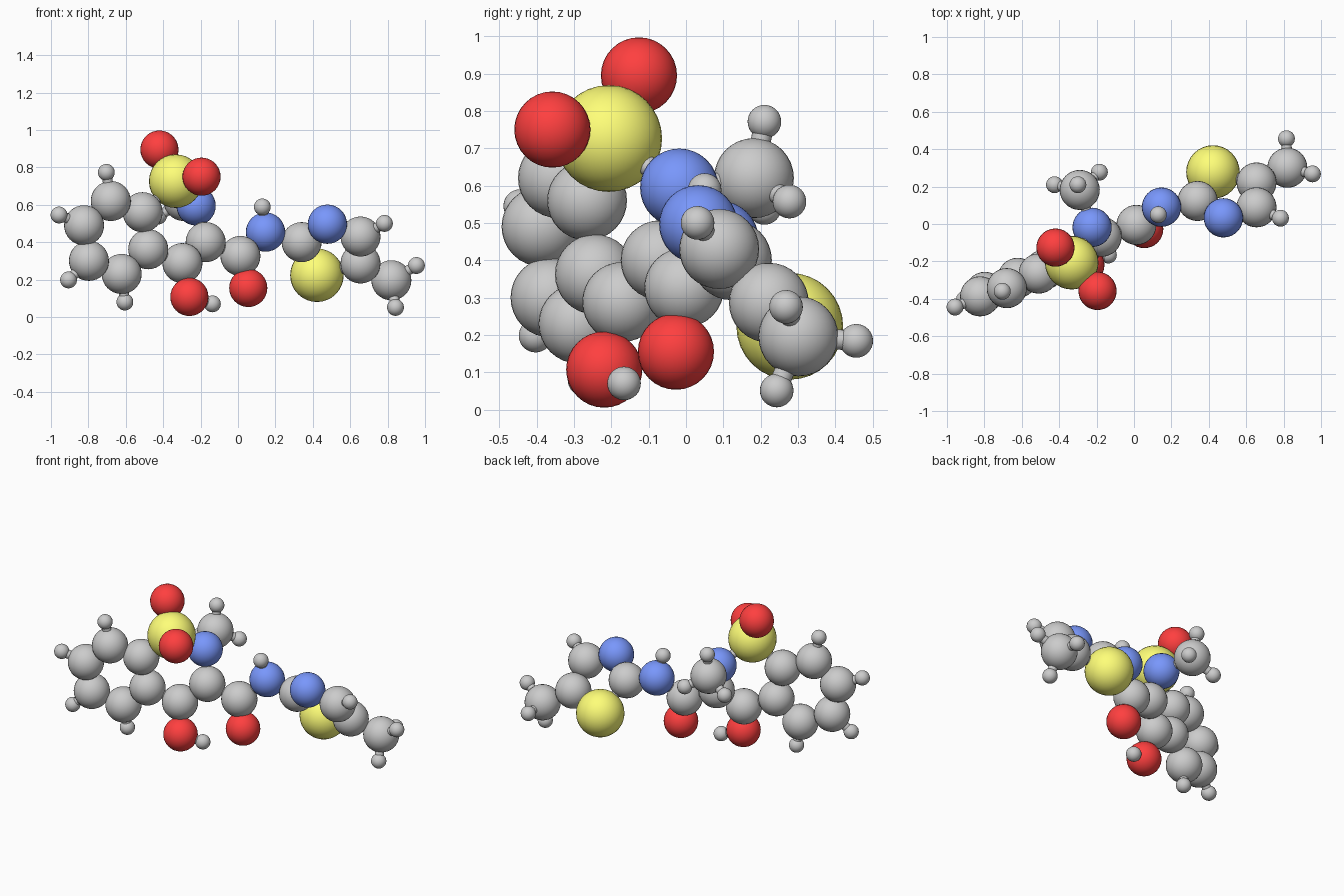
import bpy
from mathutils import Vector

if "Cube" in bpy.data.objects:
    bpy.data.objects.remove(bpy.data.objects["Cube"])

# Atom radius per element and colours for the coloured ones
RADIUS = {'carbon': .107, 'hydrogen': .045, 'nitrogen': .105, 'oxygen': .102, 'sulfur': .143}
COLOR = {'nitrogen': (.19, .31, .97, 1), 'oxygen': (1, .05, .05, 1), 'sulfur': (1, 1, .19, 1)}
MATS = {}
for element, rgba in COLOR.items():
    MATS[element] = bpy.data.materials.new(element + "_colour")
    MATS[element].diffuse_color = rgba

POS = {}


def atom(key, element, x, y, z, *bonded):
    """Smooth sphere for one atom, with sticks to already placed atoms."""
    POS[key] = Vector((x, y, z))
    bpy.ops.mesh.primitive_uv_sphere_add(segments=32, ring_count=16,
                                         radius=RADIUS[element], location=POS[key])
    ob = bpy.context.object
    ob.name = element + "_" + key
    bpy.ops.object.shade_smooth()
    if element in MATS:
        ob.data.materials.append(MATS[element])
    for other in bonded:
        bond(other, key)


def bond(a, b):
    """Thin stick joining two atoms."""
    d = POS[b] - POS[a]
    bpy.ops.mesh.primitive_cylinder_add(vertices=20, radius=.027, depth=d.length,
                                        location=(POS[a] + POS[b]) / 2,
                                        rotation=d.to_track_quat('Z', 'Y').to_euler())
    bpy.context.object.name = "bond_" + a + "_" + b
    bpy.ops.object.shade_smooth_by_angle()


C, H, N, O, S = 'carbon', 'hydrogen', 'nitrogen', 'oxygen', 'sulfur'

# Six-sided carbon ring on the left
atom('ring_1', C, -.51, -.265, .56)
atom('ring_2', C, -.68, -.343, .62, 'ring_1')
atom('ring_3', C, -.823, -.387, .49, 'ring_2')
atom('ring_4', C, -.797, -.363, .30, 'ring_3')
atom('ring_5', C, -.622, -.288, .23, 'ring_4')
atom('ring_6', C, -.48, -.244, .362, 'ring_5', 'ring_1')
atom('ring_h2', H, -.704, -.36, .773, 'ring_2')
atom('ring_h3', H, -.957, -.444, .545, 'ring_3')
atom('ring_h4', H, -.906, -.403, .198, 'ring_4')
atom('ring_h5', H, -.605, -.272, .08, 'ring_5')

# Second fused ring with sulfur dioxide, methyl and hydroxyl groups
atom('dioxide', S, -.333, -.207, .726, 'ring_1')
atom('upper', O, -.42, -.126, .895, 'dioxide')
atom('front', O, -.195, -.358, .75, 'dioxide')
atom('fused', N, -.224, -.018, .594, 'dioxide')
atom('methyl', C, -.29, .182, .62, 'fused')
atom('methyl_h1', H, -.30, .21, .771, 'methyl')
atom('methyl_h2', H, -.185, .277, .557, 'methyl')
atom('methyl_h3', H, -.425, .21, .54, 'methyl')
atom('junction', C, -.173, -.068, .40, 'fused')
atom('hydroxyl_base', C, -.297, -.171, .288, 'junction', 'ring_6')
atom('hydroxyl', O, -.26, -.219, .107, 'hydroxyl_base')
atom('hydroxyl_h', H, -.137, -.166, .07, 'hydroxyl')

# Middle link
atom('link', C, .013, -.005, .326, 'junction')
atom('link_o', O, .055, -.027, .155, 'link')
atom('link_n', N, .147, .09, .454, 'link')
atom('link_h', H, .13, .05, .588, 'link_n')

# Five-sided ring on the right with its end methyl group
atom('five_1', C, .34, .123, .40, 'link_n')
atom('five_2', N, .478, .033, .496, 'five_1')
atom('five_3', C, .655, .089, .43, 'five_2')
atom('five_4', C, .655, .222, .286, 'five_3')
atom('five_5', S, .422, .278, .223, 'five_4', 'five_1')
atom('five_h3', H, .783, .031, .50, 'five_3')
atom('end', C, .82, .301, .196, 'five_4')
atom('end_h1', H, .954, .268, .275, 'end')
atom('end_h2', H, .842, .243, .051, 'end')
atom('end_h3', H, .815, .456, .184, 'end')

for m in bpy.data.materials:
    if m.users and not m.is_grease_pencil:
        m.use_nodes = True
        m.node_tree.nodes["Principled BSDF"].inputs["Base Color"].default_value = m.diffuse_color
